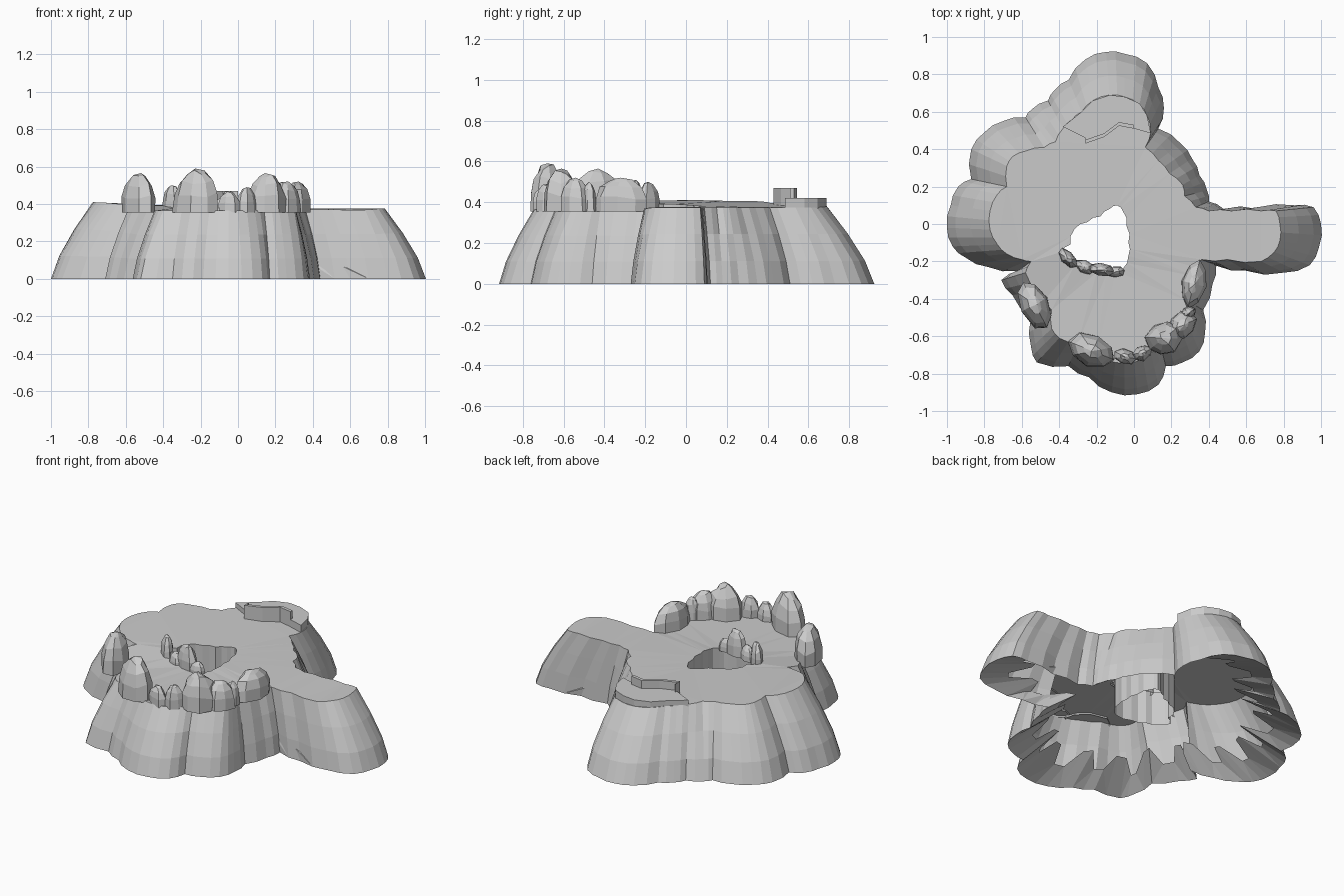
import bpy, bmesh, math, random

if "Cube" in bpy.data.objects:
    bpy.data.objects.remove(bpy.data.objects["Cube"])

random.seed(4)

BASE = [(1, 0), (.96, .09), (.86, .10), (.66, .08), (.48, .08), (.40, .12), (.39, .18), (.35, .26), (.31, .35),
        (.25, .43), (.13, .51), (.16, .62), (.13, .73), (.07, .86), (-.05, .91), (-.15, .92), (-.26, .88),
        (-.35, .77), (-.42, .72), (-.46, .66), (-.55, .61), (-.58, .57), (-.70, .55), (-.80, .49), (-.87, .40),
        (-.87, .24), (-.94, .20), (-.98, .10), (-1, -.02), (-.97, -.12), (-.90, -.18), (-.78, -.23), (-.62, -.25),
        (-.71, -.30), (-.65, -.38), (-.55, -.50), (-.55, -.66), (-.52, -.74), (-.35, -.76), (-.24, -.82),
        (-.12, -.90), (.02, -.91), (.13, -.86), (.17, -.76), (.26, -.74), (.35, -.68), (.38, -.58), (.37, -.46),
        (.42, -.32), (.44, -.22), (.60, -.25), (.80, -.26), (.94, -.22), (.99, -.12)]
RIM = [(.78, 0), (.76, .07), (.68, .07), (.52, .07), (.40, .07), (.33, .09), (.27, .15), (.26, .21), (.19, .27),
       (.13, .34), (.06, .41), (.09, .49), (.07, .58), (.03, .64), (-.05, .68), (-.13, .69), (-.22, .66),
       (-.28, .60), (-.33, .56), (-.38, .51), (-.42, .44), (-.48, .41), (-.58, .39), (-.65, .36), (-.68, .31),
       (-.68, .20), (-.73, .16), (-.77, .07), (-.77, -.03), (-.73, -.11), (-.68, -.16), (-.60, -.19), (-.55, -.20),
       (-.58, -.26), (-.52, -.36), (-.44, -.46), (-.44, -.56), (-.40, -.61), (-.30, -.64), (-.20, -.70),
       (-.10, -.74), (0, -.74), (.09, -.69), (.14, -.64), (.22, -.62), (.30, -.56), (.31, -.50), (.30, -.42),
       (.33, -.28), (.36, -.19), (.50, -.19), (.68, -.20), (.75, -.15), (.78, -.09)]
HOLE = [(-.09, .10), (-.13, .08), (-.18, .04), (-.25, .01), (-.32, -.03), (-.34, -.11), (-.39, -.15), (-.35, -.20),
        (-.28, -.23), (-.20, -.26), (-.10, -.27), (-.06, -.24), (-.03, -.17), (-.03, -.10), (-.04, -.01), (-.06, .07)]


def scallop(pts, k):
    """Insert a midpoint in every edge, pushed outward by a share of its length."""
    out = []
    for (x0, y0), (x1, y1) in zip(pts, pts[1:] + pts[:1]):
        out += [(x0, y0), ((x0 + x1) / 2 + (y1 - y0) * k, (y0 + y1) / 2 - (x1 - x0) * k)]
    return out


BASE, RIM, HOLE = scallop(BASE, .08), scallop(RIM, .06), scallop(HOLE, .12)


def ground_z(x, y):
    z = .375 + .045 * max(0, -x)
    if y < -.15:
        z = max(.365, z - .12 * min(.3, -.15 - y))
    return z


def finish(name, bm, recalc=True):
    if recalc:
        bmesh.ops.recalc_face_normals(bm, faces=bm.faces)
    me = bpy.data.meshes.new(name)
    bm.to_mesh(me)
    bm.free()
    ob = bpy.data.objects.new(name, me)
    bpy.context.collection.objects.link(ob)
    return ob


def skin(bm, rings):
    """Quads between successive closed rings of points."""
    vs = [[bm.verts.new(p) for p in r] for r in rings]
    n = len(vs[0])
    for a, b in zip(vs, vs[1:]):
        for i in range(n):
            j = (i + 1) % n
            bm.faces.new((a[i], a[j], b[j], b[i]))
    return vs


def prism(name, outline, z0, z1):
    bm = bmesh.new()
    vs = skin(bm, [[(x, y, z) for x, y in outline] for z in (z0, z1)])
    bm.faces.new(vs[0])
    bm.faces.new(vs[1])
    return finish(name, bm)


# Flared cliff wall
bm = bmesh.new()
rings = []
for s in (0, .3, .65, 1):
    t = s ** 1.35
    rings.append([(b[0] + (r[0] - b[0]) * t, b[1] + (r[1] - b[1]) * t, ground_z(*r) * s) for b, r in zip(BASE, RIM)])
skin(bm, rings)
finish("cliff_wall", bm, False)

# Jagged fold turning inward from the foot of the cliff: long and short teeth alternate
bm = bmesh.new()
inner_ring = []
for i, (x, y) in enumerate(BASE):
    k, z = ((.83, .07), (.70, .12))[i % 4 // 2]
    inner_ring.append((x * k - .03, y * k - .015, z))
skin(bm, [inner_ring, [(x, y, 0) for x, y in BASE]])
bmesh.ops.triangulate(bm, faces=bm.faces)
for f in bm.faces:
    f.normal_update()
    if f.normal.z > 0:
        f.normal_flip()
finish("foot_fold", bm, False)

# Plateau with the pit opening
bm = bmesh.new()
edges = []
for loop in (RIM, HOLE):
    vs = [bm.verts.new((x, y, 0)) for x, y in loop]
    edges += [bm.edges.new((vs[i - 1], vs[i])) for i in range(len(vs))]
bmesh.ops.triangle_fill(bm, edges=edges, use_beauty=True, normal=(0, 0, 1))
for f in bm.faces:
    f.normal_update()
    if f.normal.z < 0:
        f.normal_flip()
for v in bm.verts:
    v.co.z = ground_z(v.co.x, v.co.y)
finish("plateau", bm, False)

# Pit wall hanging below the opening
bm = bmesh.new()
skin(bm, [[(x, y, z) for x, y in HOLE] for z in (.17, .28)] + [[(x, y, ground_z(x, y)) for x, y in HOLE]])
for f in bm.faces:
    f.normal_flip()
finish("pit_wall", bm, False)

# Raised ledge at the back and the low curb on its inner edge
inner = [(-.38, .52), (-.32, .49), (-.26, .46), (-.26, .43), (-.16, .465), (-.08, .525), (0, .51), (.09, .485)]
prism("back_ledge", inner + [(.07, .58), (.03, .645), (-.05, .68), (-.13, .69), (-.22, .66), (-.28, .60), (-.33, .56)],
      .36, .42)
curb = inner[2:7]
prism("ledge_curb", curb + [(x, y + .02) for x, y in reversed(curb)], .36, .47)


# Boulders: low-poly domes stretched along the rim
def boulder(name, x, y, length, width, angle, top, sides=8):
    z0 = .355
    h = top - z0
    a = math.radians(angle)
    jit = [random.uniform(.9, 1.1) for _ in range(sides)]
    rings = []
    for k, (f, r) in enumerate(((0, 1.03), (.4, 1), (.7, .8), (.92, .42))):
        ring = []
        for i in range(sides):
            t = 2 * math.pi * i / sides
            m = r * jit[i] * random.uniform(.95, 1.05)
            u, v = math.cos(t) * length / 2 * m, math.sin(t) * width / 2 * m
            dz = random.uniform(-.06, .06) * h if k else 0
            ring.append((x + u * math.cos(a) - v * math.sin(a), y + u * math.sin(a) + v * math.cos(a), z0 + h * f + dz))
        rings.append(ring)
    bm = bmesh.new()
    vs = skin(bm, rings)
    tip = bm.verts.new((x + random.uniform(-.1, .1) * width, y, top))
    for i in range(sides):
        bm.faces.new((vs[-1][i], vs[-1][(i + 1) % sides], tip))
    finish(name, bm)


for i, args in enumerate([(-.53, -.43, .28, .15, -62, .565), (-.22, -.68, .26, .17, -22, .59),
                          (.16, -.61, .20, .17, 38, .565), (.26, -.54, .17, .13, 60, .52),
                          (.32, -.32, .25, .13, 76, .52)]):
    boulder(f"rim_boulder_{i + 1}", *args)
for i, args in enumerate([(-.05, -.71, .12, .08, -10, .47), (.045, -.69, .11, .08, 25, .49),
                          (.29, -.475, .09, .07, 30, .50), (-.35, -.185, .13, .07, -45, .50),
                          (-.26, -.23, .12, .07, -25, .44), (-.17, -.245, .13, .07, -10, .51),
                          (-.095, -.255, .10, .06, 10, .43)]):
    boulder(f"small_stone_{i + 1}", *args, sides=7)
